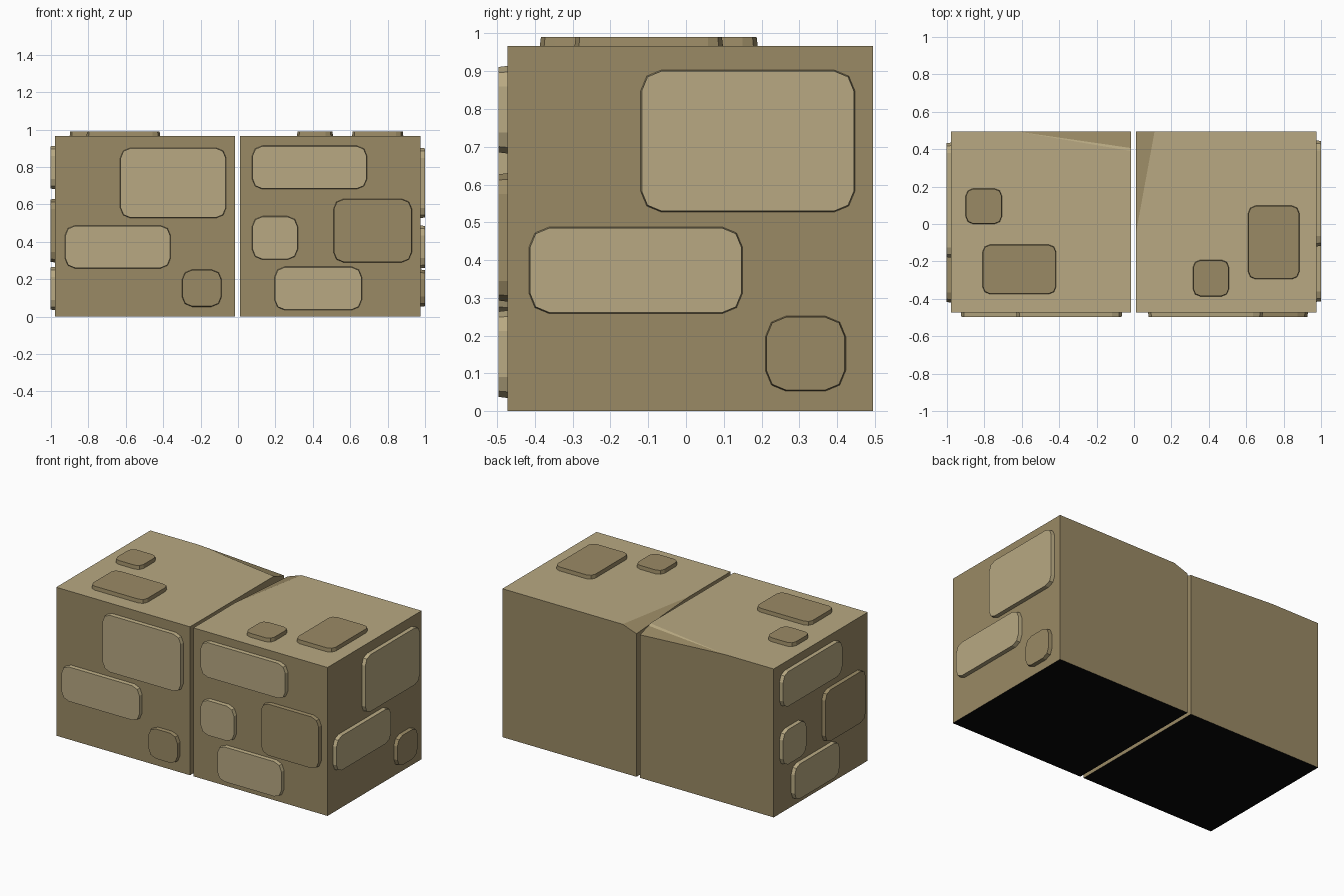
import bpy, bmesh, math
from mathutils import Vector

if "Cube" in bpy.data.objects:
    bpy.data.objects.remove(bpy.data.objects["Cube"])


def material(name, rgb):
    m = bpy.data.materials.new(name)
    m.diffuse_color = (*rgb, 1)
    m.use_nodes = True
    m.node_tree.nodes["Principled BSDF"].inputs["Base Color"].default_value = m.diffuse_color
    return m


LIGHT = material("light sandstone", (0.479, 0.397, 0.223))
DARK = material("dark sandstone", (0.323, 0.254, 0.130))
BLACK = material("black underside", (0.002, 0.002, 0.002))

FRONT, BACK, TOP = -0.472, 0.495, 0.966   # block limits
OUT = 0.024                               # plate thickness


def finish(bm, name, mats):
    bmesh.ops.recalc_face_normals(bm, faces=bm.faces[:])
    me = bpy.data.meshes.new(name)
    bm.to_mesh(me)
    bm.free()
    for m in mats:
        me.materials.append(m)
    ob = bpy.data.objects.new(name, me)
    bpy.context.collection.objects.link(ob)
    return ob


def block(name, outer, inner, chip_y, chip_x, lip):
    """Cube with a light top, and its inner back top corner chipped off."""
    bm = bmesh.new()

    def v(x, y, z):
        return bm.verts.new((x, y, z))

    a0, b0 = v(outer, FRONT, 0), v(inner, FRONT, 0)
    c0, d0 = v(inner, BACK, 0), v(outer, BACK, 0)
    a, b, d = v(outer, FRONT, TOP), v(inner, FRONT, TOP), v(outer, BACK, TOP)
    c = v(inner, BACK, TOP - 0.035)
    p, q = v(inner, chip_y, TOP), v(chip_x, BACK, TOP)
    # a thin lip runs along the crease of the chip
    if lip:
        p2 = v(inner, chip_y + lip, TOP - 0.01)
        chip, inside = [(p, p2, q), (p2, c, q)], (b0, c0, c, p2, p, b)
    else:
        chip, inside = [(p, c, q)], (b0, c0, c, p, b)
    faces = [((a, b, p, q, d), 0), ((a0, b0, c0, d0), 2),
             ((a0, b0, b, a), 1), ((a0, d0, d, a), 1),
             ((c0, d0, d, q, c), 1), (inside, 1)]
    if lip:
        faces += [(chip[0], 0), (chip[1], 1)]
    else:
        faces += [(chip[0], 1)]
    for verts, mi in faces:
        bm.faces.new(verts).material_index = mi
    finish(bm, name, [LIGHT, DARK, BLACK])


def plate(name, origin, u, w, rect, mat, r):
    """Rounded flat stone on the plane spanned by u and w, raised along u x w."""
    origin, u, w = Vector(origin), Vector(u), Vector(w)
    n = u.cross(w)
    u0, u1, w0, w1 = rect
    bm = bmesh.new()

    def ring(inset, h):
        pts = []
        for i, (cu, cw) in enumerate([(u1 - r, w1 - r), (u0 + r, w1 - r),
                                      (u0 + r, w0 + r), (u1 - r, w0 + r)]):
            for k in range(3):
                t = math.pi / 2 * (i + k / 2)
                rr = r - inset
                pts.append(bm.verts.new(origin + u * (cu + rr * math.cos(t))
                                        + w * (cw + rr * math.sin(t)) + n * h))
        return pts

    low, high = ring(0, 0), ring(0.003, OUT)
    for i in range(12):
        j = (i + 1) % 12
        bm.faces.new((low[i], low[j], high[j], high[i]))
    bm.faces.new(high)
    finish(bm, name, [mat])


# the two blocks
block("left_block", -0.978, -0.015, 0.39, -0.63, 0.016)
block("right_block", 0.975, 0.01, -0.05, 0.11, 0)

# stone patterns shared by the front and the two ends
three = [((-0.63, -0.063, 0.527, 0.903), LIGHT), ((-0.926, -0.36, 0.258, 0.488), LIGHT),
         ((-0.30, -0.087, 0.053, 0.252), DARK)]
four = [((0.075, 0.69, 0.682, 0.914), LIGHT), ((0.075, 0.32, 0.305, 0.537), LIGHT),
        ((0.51, 0.93, 0.29, 0.63), DARK), ((0.195, 0.662, 0.035, 0.267), LIGHT)]
Z = (0, 0, 1)
for rect, mat in three + four:
    plate("front_stone", (0, FRONT, 0), (1, 0, 0), Z, rect, mat, 0.055)
for rect, mat in three:
    plate("right_stone", (0.975, 0.51, 0), (0, 1, 0), Z, rect, mat, 0.055)
for rect, mat in four:
    plate("left_stone", (-0.978, 0.51, 0), (0, -1, 0), Z, rect, mat, 0.055)

# stones on top
for rect in [(-0.90, -0.706, 0.0, 0.19), (-0.81, -0.416, -0.375, -0.11),
             (0.61, 0.884, -0.295, 0.098), (0.315, 0.508, -0.387, -0.192)]:
    plate("top_stone", (0, 0, TOP), (1, 0, 0), (0, 1, 0), rect, DARK, 0.04)
